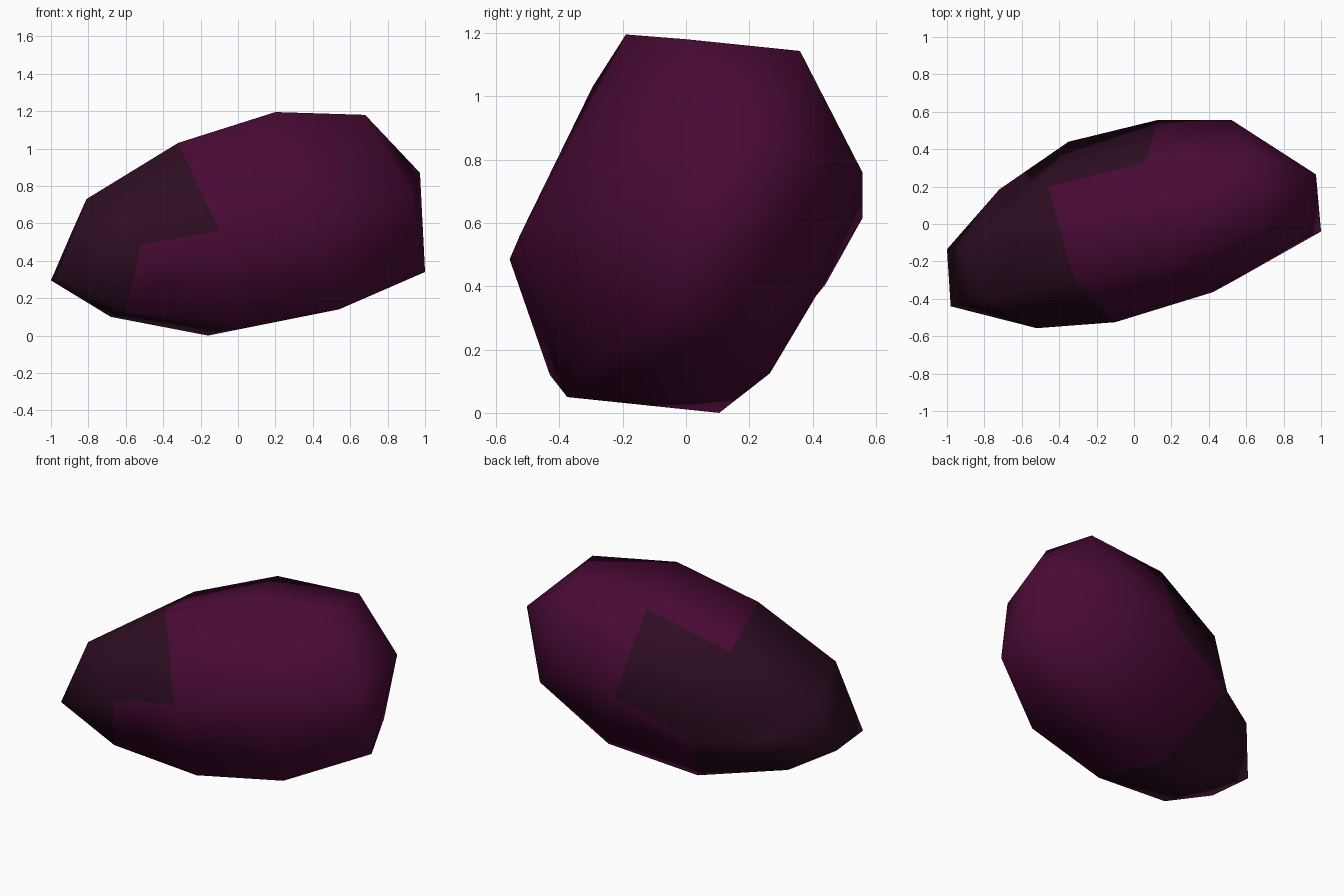
import bpy, bmesh

if "Cube" in bpy.data.objects:
    bpy.data.objects.remove(bpy.data.objects["Cube"])


def colour(name, rgb):
    m = bpy.data.materials.new(name)
    m.diffuse_color = (*rgb, 1)
    m.use_nodes = True
    m.node_tree.nodes["Principled BSDF"].inputs["Base Color"].default_value = m.diffuse_color
    return m


# Six lengthwise profiles of a tilted low-poly fruit, stem end to round end
stem_tips = [(-0.98, -0.44, 0.305), (-1, -.135, .295)]   # blunt stem end
round_tip = (0.973, 0.265, 0.87)
profiles = [
    [(-.89, -.11, .55), (-.46, .20, .925), (.06, .325, 1.12), (.63, .36, 1.143)],
    [(-.81, -.40, .73), (-.32, -.295, 1.03), (.20, -.19, 1.195), (.68, 0, 1.18)],
    [(-.52, -.557, .485), (-.10, -.525, .56), (.42, -.365, .63), (.93, -.065, .75)],
    [(-.60, -.43, .12), (-.04, -.375, .05), (.54, -.30, .14), (1, -.04, .34)],
    [(-.68, -.09, .10), (-.16, .105, 0), (.38, .265, .125), (.86, .29, .41)],
    [(-.72, .185, .43), (-.35, .44, .405), (.13, .557, .615), (.52, .557, .76)],
]
# How many bands the dark cap reaches down each strip (jagged edge)
cap_reach = [2, 2, 1, 2, 2, 3]

bm = bmesh.new()
tip_a, tip_b = [bm.verts.new(p) for p in stem_tips]
end = bm.verts.new(round_tip)
cols = [[bm.verts.new(p) for p in prof] for prof in profiles]


def add(verts, dark):
    face = bm.faces.new(verts)
    face.material_index = int(dark)
    face.smooth = True


# Body bands, with every quad split along the same slant but one
for i, left in enumerate(cols):
    right = cols[(i + 1) % 6]
    for k in range(3):
        a, b, c, d = left[k], right[k], right[k + 1], left[k + 1]
        dark = k + 1 < cap_reach[i]
        if (i, k) == (4, 1):
            a, b, c, d = d, a, b, c
        add((a, b, d), dark)
        add((b, c, d), dark)
    # Round end and stem end fans
    add((left[3], right[3], end), False)
    add((left[0], right[0], tip_a if i in (0, 1, 2, 3) else tip_b), True)
# Two triangles bridging the blunt stem end
add((tip_a, tip_b, cols[0][0]), True)
add((tip_a, tip_b, cols[4][0]), True)
bmesh.ops.recalc_face_normals(bm, faces=bm.faces[:])

mesh = bpy.data.meshes.new("fruit")
bm.to_mesh(mesh)
bm.free()
mesh.materials.append(colour("purple skin", (0.066, 0.003, 0.035)))
mesh.materials.append(colour("dark cap", (0.027, 0.004, 0.016)))
bpy.context.collection.objects.link(bpy.data.objects.new("fruit", mesh))
